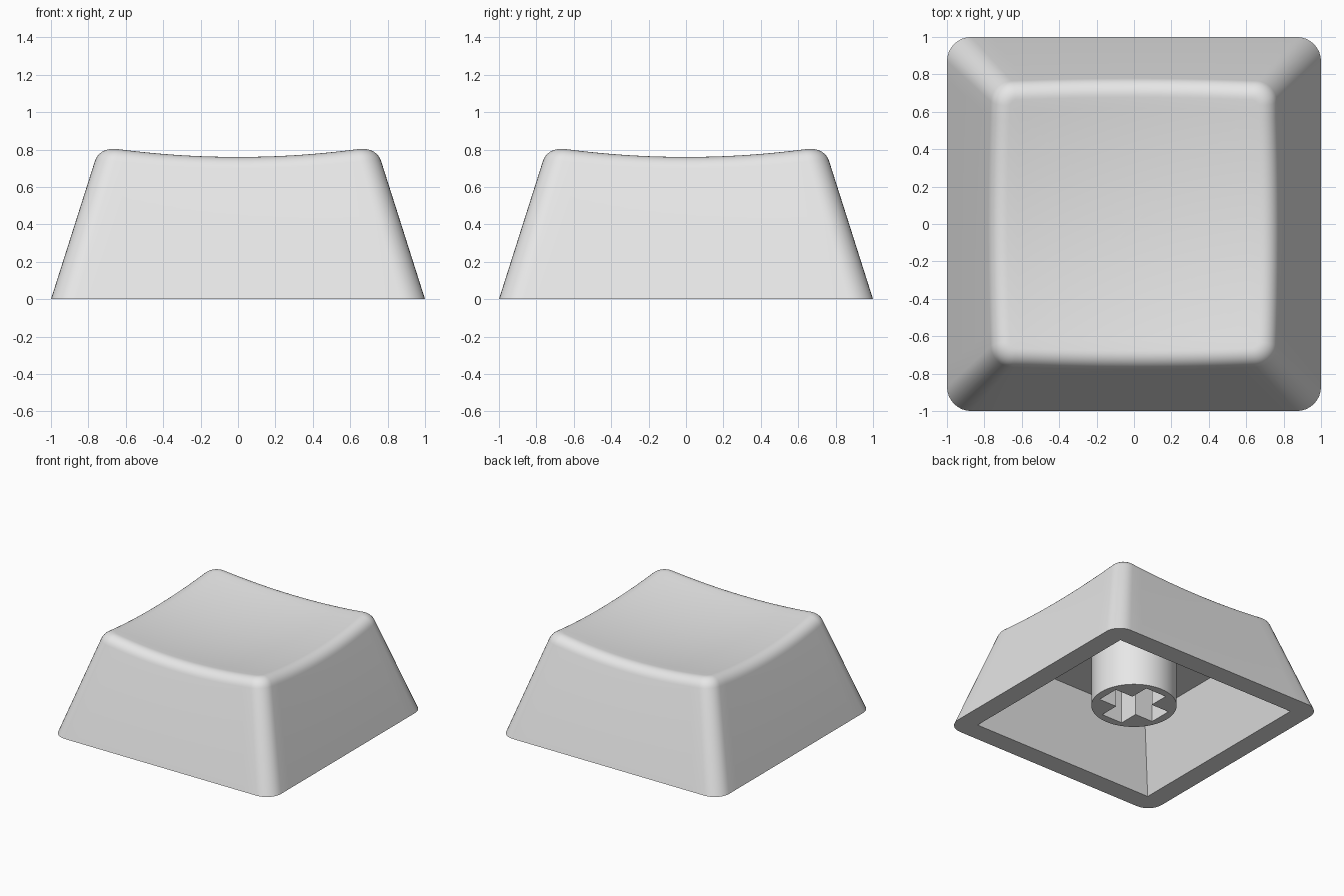
import bpy, bmesh, math
from mathutils import Vector

if "Cube" in bpy.data.objects:
    bpy.data.objects.remove(bpy.data.objects["Cube"])

SLOPE = 0.318       # inward lean of the walls per unit of height
CEILING = 0.55      # height of the hollow's roof
FILLET = 0.078      # length of the rounding around the top edge

grey = bpy.data.materials.new("light_grey_plastic")
grey.diffuse_color = (0.8, 0.8, 0.8, 1)
grey.use_nodes = True
grey.node_tree.nodes["Principled BSDF"].inputs["Base Color"].default_value = grey.diffuse_color


def ring(h, r, arc=8, edge=16):
    """Rounded square outline: half size h, corner radius r."""
    corners = []
    for q in range(4):
        a0 = q * math.pi / 2
        cx = (h - r) * (1 if q in (0, 3) else -1)
        cy = (h - r) * (1 if q < 2 else -1)
        corners.append([Vector((cx + r * math.cos(a0 + math.pi / 2 * k / arc),
                                cy + r * math.sin(a0 + math.pi / 2 * k / arc)))
                        for k in range(arc + 1)])
    pts = []
    for q in range(4):
        pts += corners[q]
        start, end = corners[q][-1], corners[(q + 1) % 4][0]
        pts += [start.lerp(end, k / edge) for k in range(1, edge)]
    return pts


def dish(p):
    """Height of the spherical hollow in the top."""
    return 0.71 + 0.107 * p.length_squared


def finish(ob):
    ob.data.materials.clear()
    ob.data.materials.append(grey)
    bpy.ops.object.select_all(action='DESELECT')
    ob.select_set(True)
    bpy.context.view_layer.objects.active = ob
    bpy.ops.object.shade_smooth_by_angle(angle=math.radians(30))


# ---- cap shell: hollow, rim, walls, rounded edge and dished top
base = ring(1, 0.13)
apex = ring(1 - SLOPE, 0.105)
normals = [a - b for a, b in zip(base, ring(0, 0.13 - 1))]
STEPS = 8
loops = [[p.to_3d() + Vector((0, 0, z)) for p in ring(h, 0)]
         for h, z in ((0.836 - SLOPE * CEILING, CEILING), (0.836, 0))]
loops.append([p.to_3d() for p in base])
fillet = [[] for _ in range(STEPS + 1)]
inner = []
w = math.cos(math.radians(36))
for b, a, n in zip(base, apex, normals):
    z = 0.77
    for _ in range(12):                      # where wall meets dish
        z = dish(b.lerp(a, z))
    e = b.lerp(a, z)
    zl = z - FILLET * 0.95
    low = b.lerp(a, zl).to_3d() + Vector((0, 0, zl))
    mid = e.to_3d() + Vector((0, 0, z))
    t = e - n * FILLET
    top = t.to_3d() + Vector((0, 0, dish(t)))
    inner.append(t)
    for k in range(STEPS + 1):               # circular arc between the two
        u = k / STEPS
        c0, c1, c2 = (1 - u) ** 2, 2 * w * u * (1 - u), u * u
        fillet[k].append((low * c0 + mid * c1 + top * c2) / (c0 + c1 + c2))
loops += fillet
for k in range(11, 0, -1):
    loops.append([Vector((p.x * k / 12, p.y * k / 12, dish(p * (k / 12)))) for p in inner])

bm = bmesh.new()
rows = [[bm.verts.new(p) for p in loop] for loop in loops]
count = len(base)
for lo, hi in zip(rows, rows[1:]):
    for i in range(count):
        j = (i + 1) % count
        bm.faces.new((lo[i], lo[j], hi[j], hi[i]))
centre = bm.verts.new((0, 0, dish(Vector((0, 0)))))
for i in range(count):
    bm.faces.new((rows[-1][i], rows[-1][(i + 1) % count], centre))
bm.faces.new(rows[0][::-1])
bmesh.ops.remove_doubles(bm, verts=bm.verts[:], dist=1e-5)
bmesh.ops.recalc_face_normals(bm, faces=bm.faces[:])
mesh = bpy.data.meshes.new("cap_shell")
bm.to_mesh(mesh)
bm.free()
shell = bpy.data.objects.new("cap_shell", mesh)
bpy.context.collection.objects.link(shell)
finish(shell)

# ---- stem: round post with a cross-shaped socket
Z0, Z1 = 0.11, CEILING + 0.01
L, W = 0.258, 0.095
circle = [(0.322 * math.cos(math.tau * k / 64), 0.322 * math.sin(math.tau * k / 64))
          for k in range(64)]
cross = []
for q in range(4):
    c, s = round(math.cos(q * math.pi / 2)), round(math.sin(q * math.pi / 2))
    cross += [(x * c - y * s, x * s + y * c) for x, y in ((L, -W), (L, W), (W, W))]
curve = bpy.data.curves.new("stem", 'CURVE')
curve.dimensions = '2D'
curve.fill_mode = 'BOTH'
curve.extrude = (Z1 - Z0) / 2
for outline in (circle, cross):
    sp = curve.splines.new('POLY')
    sp.points.add(len(outline) - 1)
    for pt, (x, y) in zip(sp.points, outline):
        pt.co = (x, y, 0, 1)
    sp.use_cyclic_u = True
stem = bpy.data.objects.new("stem", curve)
stem.location.z = (Z0 + Z1) / 2
bpy.context.collection.objects.link(stem)
bpy.ops.object.select_all(action='DESELECT')
stem.select_set(True)
bpy.context.view_layer.objects.active = stem
bpy.ops.object.convert(target='MESH')
stem = bpy.context.view_layer.objects.active
bm = bmesh.new()
bm.from_mesh(stem.data)
bmesh.ops.remove_doubles(bm, verts=bm.verts[:], dist=1e-5)
bmesh.ops.recalc_face_normals(bm, faces=bm.faces[:])
bm.to_mesh(stem.data)
bm.free()
finish(stem)
